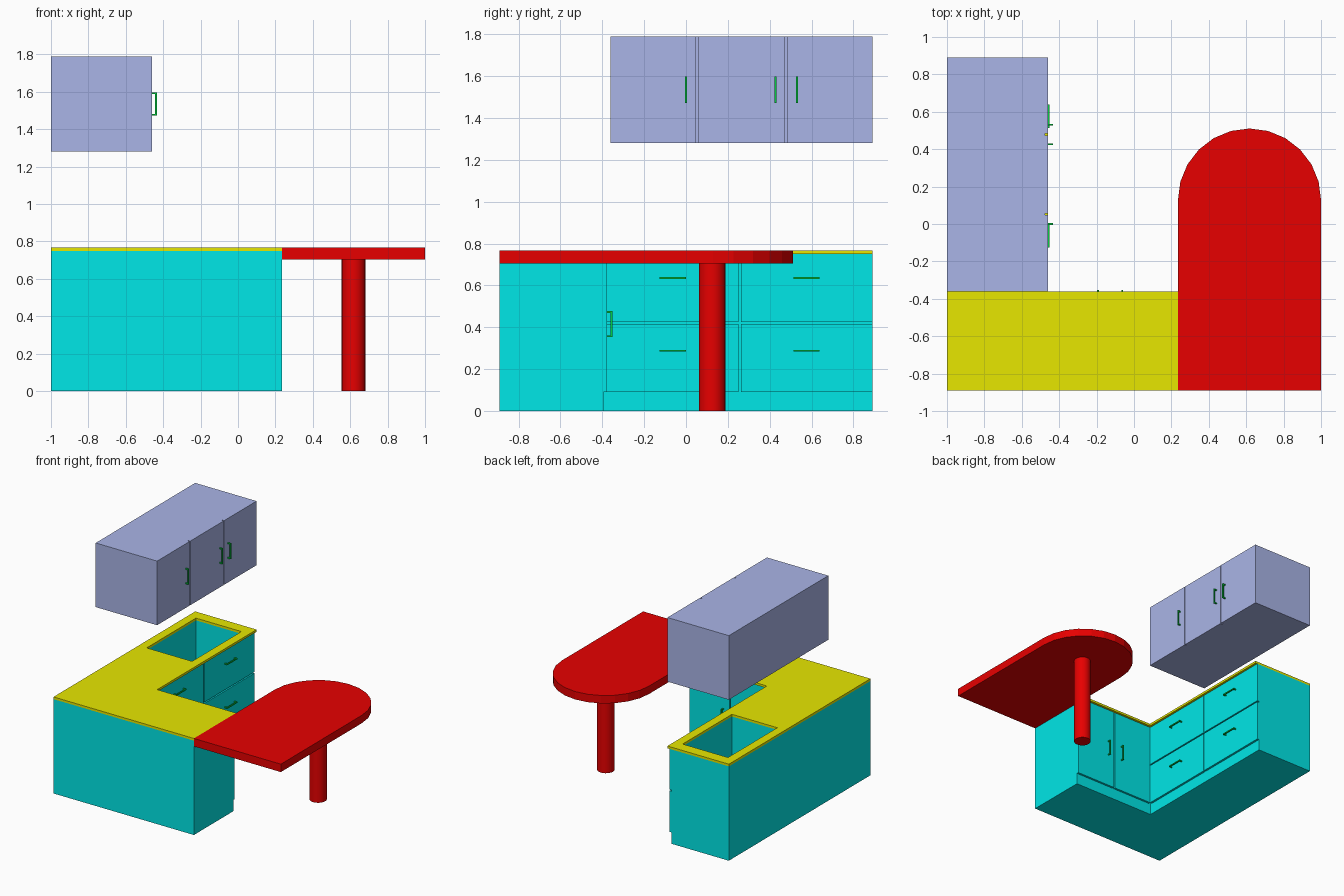
import bpy, bmesh, math
from mathutils import Vector

if "Cube" in bpy.data.objects:
    bpy.data.objects.remove(bpy.data.objects["Cube"])


def material(name, rgb):
    m = bpy.data.materials.new(name)
    m.diffuse_color = (*rgb, 1)
    m.use_nodes = True
    m.node_tree.nodes["Principled BSDF"].inputs["Base Color"].default_value = m.diffuse_color
    return m


TEAL = material("teal", (0.0, 0.8, 0.8))
YELLOW = material("yellow", (0.8, 0.8, 0.0))
RED = material("red", (0.8, 0.0, 0.0))
BLUE = material("blue", (0.4, 0.46, 0.8))
GREEN = material("green", (0.0, 0.65, 0.05))


def finish(name, bm, mat):
    bmesh.ops.recalc_face_normals(bm, faces=bm.faces)
    me = bpy.data.meshes.new(name)
    bm.to_mesh(me)
    bm.free()
    ob = bpy.data.objects.new(name, me)
    bpy.context.collection.objects.link(ob)
    if mat:
        me.materials.append(mat)
    return ob


def prism(name, outline, z0, z1, mat):
    bm = bmesh.new()
    face = bm.faces.new([bm.verts.new((x, y, z0)) for x, y in outline])
    top = bmesh.ops.extrude_face_region(bm, geom=[face])["geom"]
    bmesh.ops.translate(bm, vec=(0, 0, z1 - z0),
                        verts=[v for v in top if isinstance(v, bmesh.types.BMVert)])
    return finish(name, bm, mat)


def box(name, x, y, z, mat):
    return prism(name, [(x[0], y[0]), (x[1], y[0]), (x[1], y[1]), (x[0], y[1])], *z, mat)


def l_shape(x_in, y_in):
    return [(-1, -0.89), (0.235, -0.89), (0.235, y_in), (x_in, y_in), (x_in, 0.89), (-1, 0.89)]


def handle(name, centre, along, out):
    # U-shaped pull: one grip and two posts
    along, out, c = Vector(along), Vector(out), Vector(centre)
    side = along.cross(out)
    L, P, t = 0.125, 0.026, 0.009
    bm = bmesh.new()
    profile = [(-L/2, 0), (-L/2, P), (L/2, P), (L/2, 0),
               (L/2 - t, 0), (L/2 - t, P - t), (t - L/2, P - t), (t - L/2, 0)]
    face = bm.faces.new([bm.verts.new(c + along*a + out*o - side*t/2) for a, o in profile])
    new = bmesh.ops.extrude_face_region(bm, geom=[face])["geom"]
    bmesh.ops.translate(bm, vec=side*t, verts=[v for v in new if isinstance(v, bmesh.types.BMVert)])
    return finish(name, bm, GREEN)


# L-shaped base and worktop, with a deep sink opening
base = prism("base_carcass", l_shape(-0.495, -0.395), 0, 0.75, TEAL)
worktop = prism("worktop", l_shape(-0.46, -0.36), 0.75, 0.768, YELLOW)
cutter = box("sink_cutter", (-0.93, -0.53), (0.18, 0.80), (0.3, 0.9), None)
cutter.hide_render = True
for ob in (base, worktop):
    mod = ob.modifiers.new("sink", "BOOLEAN")
    mod.operation, mod.solver, mod.object = "DIFFERENCE", "EXACT", cutter
    bpy.context.view_layer.objects.active = ob
    bpy.ops.object.modifier_apply(modifier=mod.name)
bpy.data.objects.remove(cutter)

# drawers on the long run
for y in ((-0.378, 0.251), (0.262, 0.89)):
    for z, hz in (((0.09, 0.416), 0.288), ((0.426, 0.75), 0.635)):
        box("drawer_front", (-0.495, -0.478), y, z, TEAL)
        handle("drawer_handle", (-0.478, sum(y) / 2, hz), (0, 1, 0), (1, 0, 0))

# doors on the short run
for x, hx in (((-0.478, -0.128), -0.192), ((-0.118, 0.235), -0.063)):
    box("base_door", x, (-0.395, -0.378), (0.09, 0.75), TEAL)
    handle("base_door_handle", (hx, -0.378, 0.415), (0, 0, 1), (0, 1, 0))

# wall cabinet
box("wall_cabinet", (-1, -0.476), (-0.36, 0.89), (1.28, 1.79), BLUE)
for y, hy in (((-0.36, 0.047), 0.0), ((0.057, 0.474), 0.427), ((0.484, 0.89), 0.531)):
    box("wall_cabinet_door", (-0.476, -0.46), y, (1.28, 1.79), BLUE)
    handle("wall_cabinet_handle", (-0.46, hy, 1.535), (0, 0, 1), (1, 0, 0))

# round-ended table top
cx, r = 0.6175, 0.3825
arc = [(cx + r * math.cos(i * math.pi / 12), 0.128 + r * math.sin(i * math.pi / 12)) for i in range(13)]
prism("table_top", [(0.235, -0.89), (1, -0.89)] + arc, 0.705, 0.768, RED)

# table leg
leg = prism("table_leg", [(cx + 0.063 * math.cos(i * math.pi / 12), 0.125 + 0.063 * math.sin(i * math.pi / 12))
                          for i in range(24)], 0, 0.705, RED)
bpy.ops.object.select_all(action="DESELECT")
leg.select_set(True)
bpy.context.view_layer.objects.active = leg
bpy.ops.object.shade_smooth_by_angle()
